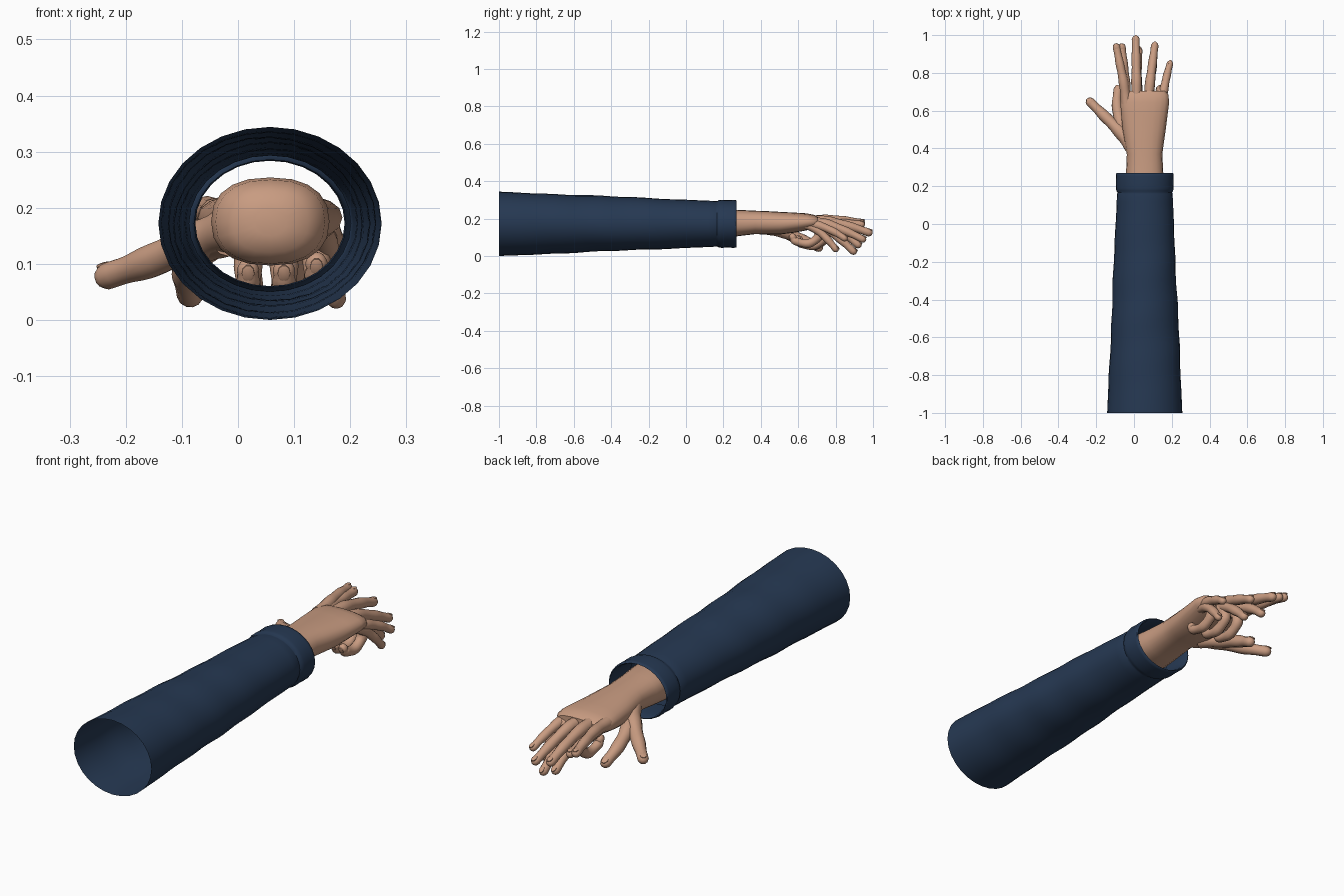
import bpy, bmesh, math
from mathutils import Vector, Matrix

if "Cube" in bpy.data.objects:
    bpy.data.objects.remove(bpy.data.objects["Cube"])


def material(name, color):
    m = bpy.data.materials.new(name)
    m.diffuse_color = (*color, 1)
    m.use_nodes = True
    m.node_tree.nodes["Principled BSDF"].inputs["Base Color"].default_value = m.diffuse_color
    return m


SKIN = material("skin", (0.58, 0.33, 0.22))
CLOTH = material("navy cloth", (0.019, 0.040, 0.085))


def loft(name, rings, mat, cap=True, angle=50):
    """Skin a list of equal-length point rings into one object."""
    bm = bmesh.new()
    loops = [[bm.verts.new(p) for p in r] for r in rings]
    n = len(loops[0])
    for a, b in zip(loops, loops[1:]):
        for i in range(n):
            j = (i + 1) % n
            bm.faces.new((a[i], a[j], b[j], b[i]))
    if cap:
        bm.faces.new(loops[0][::-1])
        bm.faces.new(loops[-1])
    bmesh.ops.recalc_face_normals(bm, faces=bm.faces)
    me = bpy.data.meshes.new(name)
    bm.to_mesh(me)
    bm.free()
    me.materials.append(mat)
    ob = bpy.data.objects.new(name, me)
    bpy.context.collection.objects.link(ob)
    bpy.ops.object.select_all(action='DESELECT')
    ob.select_set(True)
    bpy.context.view_layer.objects.active = ob
    bpy.ops.object.shade_smooth_by_angle(angle=math.radians(angle))
    return ob


def oval(y, x0, x1, z0, z1, n, power=1.0, wrinkle=0.0):
    """Rounded cross-section facing along y."""
    pts = []
    for i in range(n):
        a = 2 * math.pi * i / n
        c, s = math.cos(a), math.sin(a)
        k = 1 + wrinkle * math.sin(17 * y + 2 * a) * math.cos(9 * y - a)
        pts.append(((x0 + x1) / 2 + (x1 - x0) / 2 * k * math.copysign(abs(c) ** power, c), y,
                    (z0 + z1) / 2 + (z1 - z0) / 2 * k * math.copysign(abs(s) ** power, s)))
    return pts


# Sleeve: long tapered open tube with soft folds
rings = []
for i in range(29):
    t = i / 28
    rx, rz = 0.199 - 0.052 * t, 0.172 - 0.050 * t
    fold = 0.022 * math.sin(math.pi * t)
    rings.append(oval(-1 + 1.16 * t, 0.057 - rx, 0.057 + rx, 0.172 - rz, 0.172 + rz, 28, 1, fold))
# Cuff band, rolled over the end and turned inside
for y, r in ((0.166, .144), (0.175, .150), (0.19, .153), (0.22, .151), (0.255, .153),
             (0.268, .151), (0.271, .146), (0.262, .140), (0.22, .136), (0.17, .133), (0.13, .136)):
    rz = r * 0.84
    rings.append(oval(y, 0.057 - r, 0.057 + r, 0.172 - rz, 0.172 + rz, 28))
loft("sleeve", rings, CLOTH, cap=False)

# Wrist and palm: y, left, right, bottom, top
palm = [(0.09, 0.03, 0.085, 0.15, 0.20), (0.10, -0.01, 0.125, 0.12, 0.23),
        (0.13, -0.04, 0.155, 0.10, 0.25), (0.18, -0.048, 0.163, 0.097, 0.254),
        (0.27, -0.042, 0.155, 0.105, 0.247), (0.37, -0.038, 0.150, 0.117, 0.242),
        (0.43, -0.050, 0.158, 0.115, 0.240), (0.50, -0.060, 0.168, 0.115, 0.236),
        (0.58, -0.068, 0.178, 0.125, 0.232), (0.645, -0.072, 0.186, 0.137, 0.228),
        (0.685, -0.066, 0.182, 0.145, 0.220), (0.705, -0.045, 0.165, 0.158, 0.208)]
loft("wrist_and_palm", [oval(*s, 20, 0.85) for s in palm], SKIN)


def smooth_path(pts, steps=5):
    """Catmull-Rom points through the joints."""
    p = [Vector(q) for q in pts]
    p = [2 * p[0] - p[1]] + p + [2 * p[-1] - p[-2]]
    out = []
    for a, b, c, d in zip(p, p[1:], p[2:], p[3:]):
        for i in range(steps):
            t = i / steps
            out.append(0.5 * (2 * b + (c - a) * t + (2 * a - 5 * b + 4 * c - d) * t * t
                              + (3 * b - a - 3 * c + d) * t ** 3))
    return out + [p[-2]]


def finger(name, joints, r0, r1):
    """Tapered tube with swollen joints, a round tip and a nail plate."""
    path = smooth_path(joints)
    n, sections = len(path), []
    tangent = (path[1] - path[0]).normalized()
    side = tangent.cross(Vector((0, 0, 1))).normalized()
    for i, p in enumerate(path):
        new = (path[min(i + 1, n - 1)] - path[max(i - 1, 0)]).normalized()
        side = tangent.rotation_difference(new) @ side
        tangent = new
        r = r0 + (r1 - r0) * i / (n - 1)
        r *= 1 + 0.05 * math.cos(2 * math.pi * i / 5)
        sections.append((p, r))
        if i == 0:
            frames = []
        frames.append((side.copy(), side.cross(tangent).normalized()))
    for k in (0.35, 0.65, 0.88, 0.98):
        sections.append((path[-1] + tangent * r1 * k, r1 * math.sqrt(1 - k * k)))
        frames.append(frames[-1])
    rings = [[p + r * (u * math.cos(a * math.pi / 6) + v * math.sin(a * math.pi / 6)) for a in range(12)]
             for (p, r), (u, v) in zip(sections, frames)]
    loft(name, rings, SKIN, angle=70)
    # Nail plate on the back of the tip
    u, v = frames[-1]
    centre = path[-1] + v * r1 * 0.92
    nail = [[centre + u * r1 * 0.6 * s * math.cos(a * math.pi / 5) + tangent * r1 * 0.85 * s * math.sin(a * math.pi / 5)
             + v * h for a in range(10)] for s, h in ((1, -0.003), (1, 0.001), (0.7, 0.003))]
    loft(name + "_nail", nail, SKIN, angle=30)


# Open hand: spread fingers and outstretched thumb
finger("open_index", [(-.040, .64, .188), (-.055, .75, .195), (-.075, .85, .19), (-.093, .938, .178)], .028, .019)
finger("open_middle", [(.014, .64, .190), (.013, .76, .185), (.011, .88, .157), (.009, .978, .125)], .030, .020)
finger("open_ring", [(.075, .64, .185), (.085, .75, .172), (.099, .86, .13), (.110, .945, .09)], .029, .019)
finger("open_little", [(.142, .63, .178), (.158, .71, .163), (.175, .79, .13), (.190, .848, .095)], .026, .017)
finger("open_thumb", [(-.010, .41, .165), (-.075, .49, .140), (-.16, .575, .103), (-.233, .647, .078)], .040, .023)

# Pointing finger with the thumb laid forward beneath it
finger("pointing_index", [(-.038, .64, .186), (-.046, .75, .180), (-.055, .85, .175), (-.064, .938, .168)], .028, .019)
finger("forward_thumb", [(-.020, .44, .150), (-.070, .53, .125), (-.090, .63, .085), (-.085, .71, .045)], .036, .023)

# Drooping fingers
finger("drooping_middle", [(.014, .64, .185), (.016, .75, .165), (.020, .85, .115), (.025, .92, .06)], .028, .019)
finger("drooping_ring", [(.075, .64, .180), (.086, .74, .150), (.098, .83, .085), (.104, .895, .025)], .027, .019)
finger("drooping_little", [(.142, .63, .172), (.155, .70, .140), (.168, .76, .085), (.175, .80, .037)], .025, .017)

# Curled fingers folded under the palm
for name, x, y, z in (("middle", .018, .0, .0), ("ring", .082, -.01, .0), ("little", .140, -.035, .012)):
    finger("curled_" + name, [(x, .65 + y, .18), (x, .725 + y, .150 + z), (x, .745 + y, .095 + z),
                              (x, .69 + y, .055 + z), (x, .62 + y, .068 + z), (x, .605 + y, .090 + z)], .028, .019)
